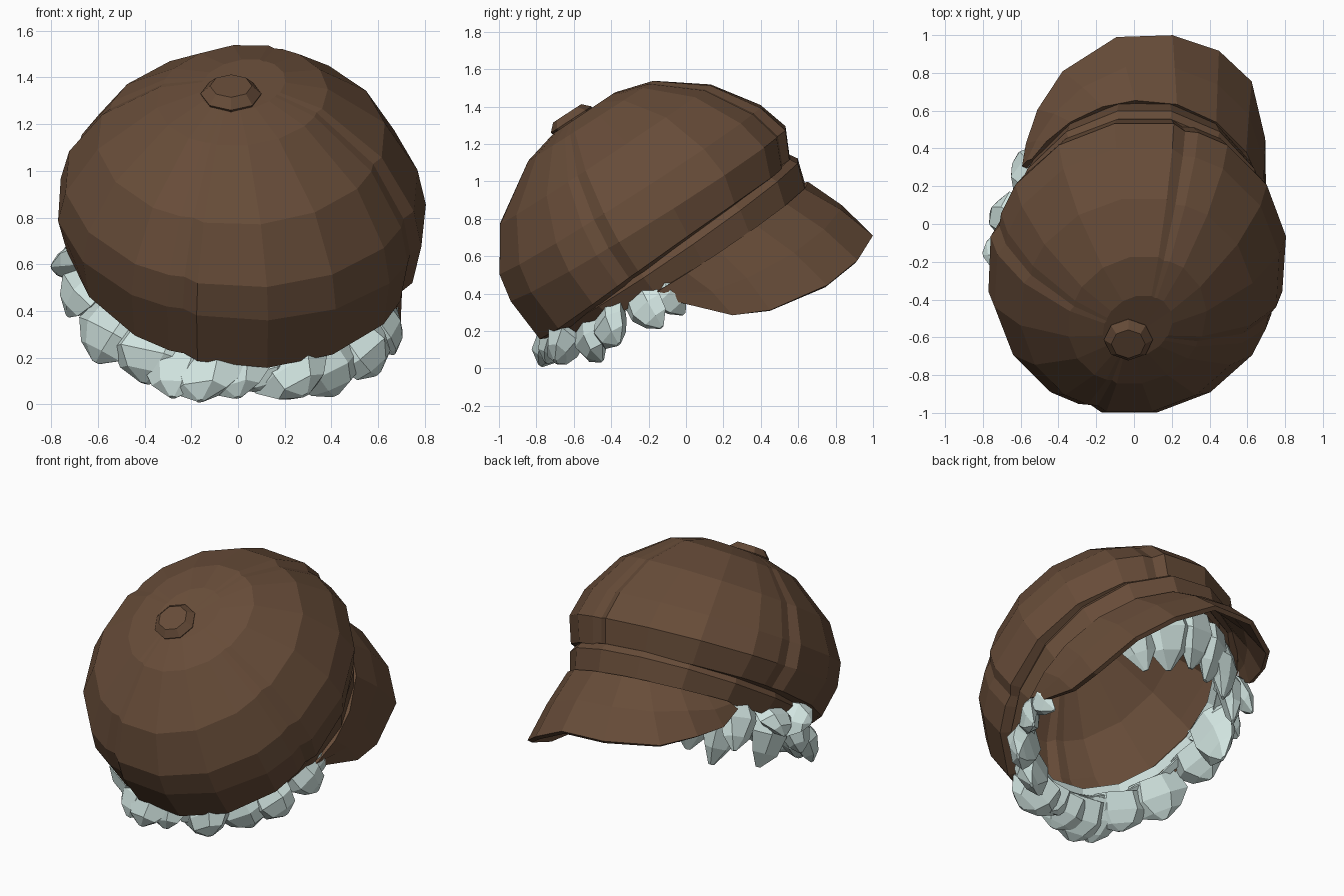
import bpy, bmesh, random
from math import sin, cos, radians, atan2, pi
from mathutils import Vector

cube = bpy.data.objects.get("Cube")
if cube:
    bpy.data.objects.remove(cube)

random.seed(4)
TILT = radians(33)
CENTRE = 0.27


def material(name, rgb):
    m = bpy.data.materials.new(name)
    m.use_nodes = True
    m.diffuse_color = (*rgb, 1)
    bsdf = next(n for n in m.node_tree.nodes if n.type == "BSDF_PRINCIPLED")
    bsdf.inputs["Base Color"].default_value = (*rgb, 1)
    bsdf.inputs["Roughness"].default_value = 0.9
    return m


brown = material("brown cloth", (0.135, 0.072, 0.04))
pale = material("pale hair", (0.64, 0.78, 0.75))


def world(x, v, w):
    """Cap space (v forward, w up along the leaning cap) to world; the rim dips to +x."""
    dip = (0.16 - 0.11 * w) * x
    return Vector((x, cos(TILT) * v - sin(TILT) * w,
                   sin(TILT) * v + cos(TILT) * w - dip))


def polar(a, r, w, wide=0.9):
    """Point at angle a from the peak, positive towards +x."""
    return world(0.015 + 0.04 * cos(a) + wide * r * sin(a), CENTRE + r * cos(a), w)


def mix(a, back, front):
    return back + (front - back) * (1 + cos(a)) / 2


def loft(name, rings, mat, around=True, loop=False, caps=False, thick=0, offset=-1):
    """Skin a list of point rings; optionally close, cap and thicken it."""
    bm = bmesh.new()
    rows = [[bm.verts.new(p) for p in ring] for ring in rings]
    n = len(rows[0])
    pairs = list(zip(rows, rows[1:])) + ([(rows[-1], rows[0])] if loop else [])
    for lo, hi in pairs:
        for i in range(n if around else n - 1):
            j = (i + 1) % n
            bm.faces.new((lo[i], lo[j], hi[j], hi[i]))
    if caps:
        bm.faces.new(rows[0])
        bm.faces.new(rows[-1])
    bmesh.ops.remove_doubles(bm, verts=bm.verts, dist=0.0005)
    bmesh.ops.recalc_face_normals(bm, faces=bm.faces)
    mesh = bpy.data.meshes.new(name)
    bm.to_mesh(mesh)
    bm.free()
    mesh.materials.append(mat)
    obj = bpy.data.objects.new(name, mesh)
    bpy.context.collection.objects.link(obj)
    if thick:
        mod = obj.modifiers.new("thickness", "SOLIDIFY")
        mod.thickness = thick
        mod.offset = offset


# Puffy crown: sixteen panels, with stepped seams running down from the button
spokes = []
for k in range(16):
    deg = 11.25 + 22.5 * k
    spokes.append((radians(deg), 1.0))
    if k in (0, 4, 8, 12):
        spokes.append((radians(deg + 5), 0.965))
        spokes.append((radians(deg + 10), 0.985))
# each row: back height, back radius, front height, front radius, lift at the sides
crown_rows = [
    (0.53, 0.77, 0.62, 0.72, 0.04), (0.565, 0.85, 0.635, 0.82, 0.04),
    (0.82, 0.872, 0.79, 0.895, 0), (0.97, 0.845, 0.96, 0.845, 0),
    (1.19, 0.695, 1.20, 0.68, 0), (1.39, 0.38, 1.385, 0.43, 0),
    (1.44, 0.18, 1.445, 0.22, 0), (1.44, 0, 1.44, 0, 0),
]
crown = [[polar(a, dent * mix(a, rb, rf), mix(a, wb, wf) + lift * sin(a) ** 2)
          if rb else world(0, 0.23, wb) for a, dent in spokes]
         for wb, rb, wf, rf, lift in crown_rows]
loft("crown", crown, brown, thick=0.015)

# Octagonal button on top
button = [[world(-0.03 + r * sin(k * pi / 4), 0.21 + r * cos(k * pi / 4), w)
           for k in range(8)] for r, w in ((0.11, 1.40), (0.13, 1.45), (0.09, 1.49))]
loft("button", button, brown, caps=True)


# Headband: closed strip, taller at the front and tucked under the crown behind
def band_point(a, grow, back, front):
    return polar(a, mix(a, 0.75, 0.81) + grow, mix(a, back, front), 0.86)


turns = [radians(11.25 + 22.5 * k) for k in range(16)]
band_rows = [(-0.04, 0.54, 0.49), (0, 0.50, 0.465), (0.045, 0.57, 0.61),
             (0.02, 0.60, 0.65), (-0.05, 0.62, 0.67)]
loft("headband", [[band_point(a, g, b, f) for a in turns] for g, b, f in band_rows],
     brown, loop=True)

# Peak: lopsided curved sheet, drooping on +x and staying level on -x
edge = [(100, .65, -.05, .36), (86, .68, .25, .285), (71, .68, .45, .31),
        (52, .61, .75, .44), (33, .44, .91, .57), (14, .20, .99, .70),
        (-4, -.09, .98, .71), (-18, -.37, .80, .69), (-33, -.50, .60, .71),
        (-46, -.56, .42, .72), (-56, -.58, .30, .80)]
inner, middle, outer = [], [], []
for deg, x, y, z in edge:
    root, tip = band_point(radians(deg), 0, 0.50, 0.475), Vector((x, y, z))
    inner.append(root)
    middle.append(root.lerp(tip, 0.5) + Vector((0, 0.01, 0.015)))
    outer.append(tip)
loft("peak", [inner, middle, outer], brown, around=False, thick=0.03, offset=0)

# Hair roots: ring following the inside of the headband
strip = [[polar(a, r, w, 0.9) for a in turns]
         for r, w in ((0.67, 0.60), (0.72, 0.54), (0.71, 0.48), (0.66, 0.49))]
loft("hair_roots", strip, pale, thick=0.015)


# Hair tufts: broad, uneven, faceted clumps ending in a blunt point
def tuft(name, tip, width):
    tip = Vector(tip)
    v = cos(TILT) * tip.y + sin(TILT) * tip.z
    a = atan2(tip.x / 0.62, (v - CENTRE) / 0.66)
    root = polar(a, 0.68, 0.53, 0.9)
    out = (root - world(0, CENTRE, 0.53)).normalized()
    axis = (tip - root).normalized()
    side = axis.cross(out).normalized()
    up = side.cross(axis)
    rings = []
    for t, size, lift in ((0, 0.85, 0), (0.4, 1.0, 0.025), (0.75, 0.65, 0.02), (1, 0.12, 0)):
        mid = root.lerp(tip, t) + out * lift
        ring = []
        for k in range(6):
            q = 2 * pi * k / 6
            s = size * width * random.uniform(0.8, 1.1)
            ring.append(mid + s * (side * cos(q) + up * sin(q) * 0.5))
        rings.append(ring)
    loft(name, rings, pale, caps=True)


tips = [(.26, .42, .50, .15), (.10, .44, .55, .18), (-.06, .45, .62, .18),
        (-.20, .42, .60, .18), (-.32, .44, .52, .16),
        (-.45, .38, .43, .15), (-.61, .37, .56, .13), (-.60, .11, .35, .18),
        (-.76, .06, .58, .14), (-.80, -.16, .59, .13), (-.73, -.15, .38, .17),
        (-.61, -.44, .18, .19), (-.40, -.60, .09, .20), (-.28, -.74, .03, .16),
        (-.16, -.78, .015, .20), (.00, -.75, .03, .17), (.13, -.64, .05, .14),
        (.29, -.70, .04, .19), (.42, -.45, .04, .17), (.60, -.36, .13, .16),
        (.67, -.13, .22, .13), (.61, -.01, .29, .11)]
for i, (x, y, z, width) in enumerate(tips):
    tuft(f"hair_tuft_{i + 1}", (x, y, z), width)
